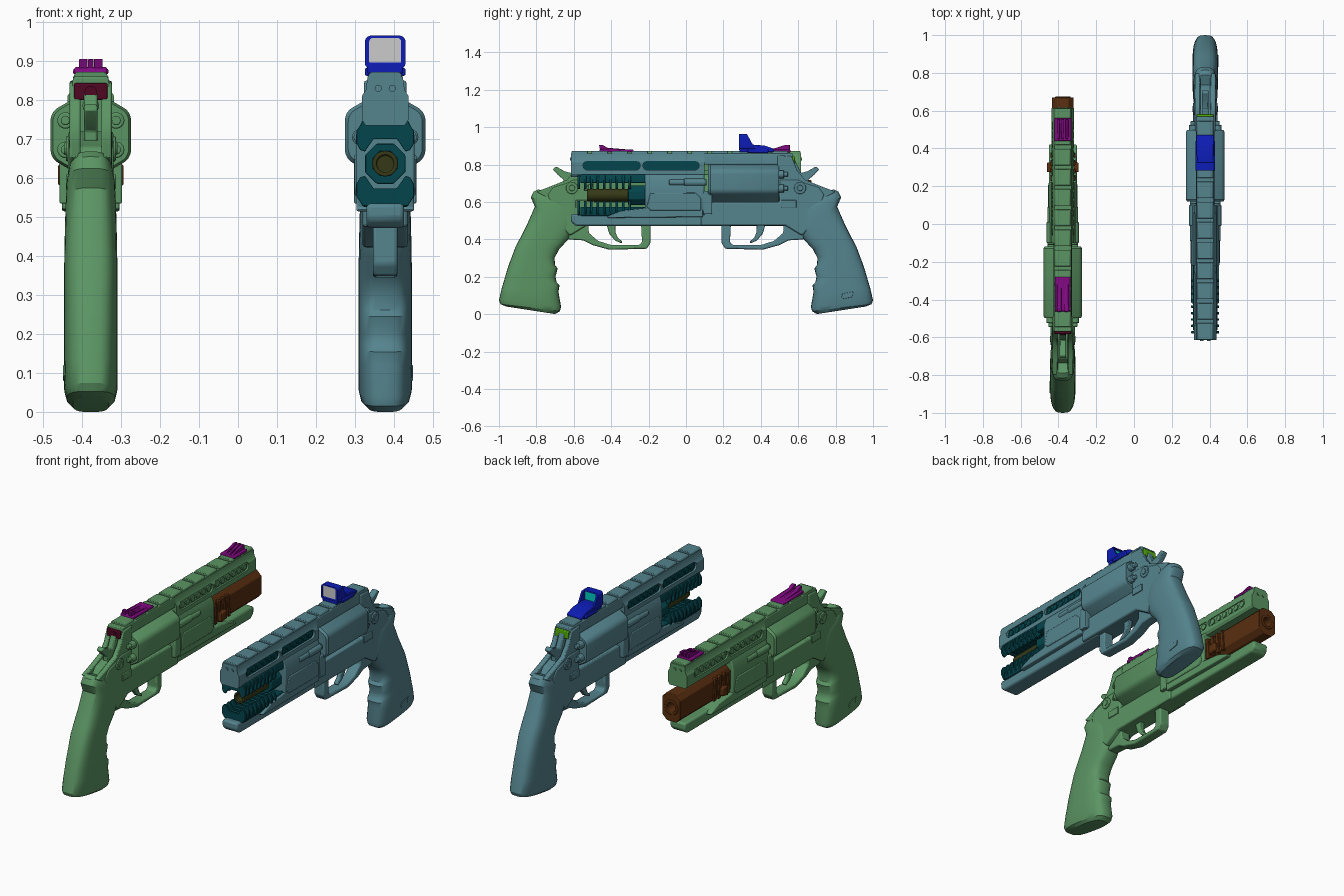
import bpy, bmesh
from math import sin, cos, pi, radians
from mathutils import Matrix, Vector

if "Cube" in bpy.data.objects:
    bpy.data.objects.remove(bpy.data.objects["Cube"])

MATS = {}
def material(rgb):
    if rgb not in MATS:
        MATS[rgb] = bpy.data.materials.new("paint_%d" % len(MATS))
        MATS[rgb].diffuse_color = (*rgb, 1)
    return MATS[rgb]

GREEN, TEAL, DARK = (.105, .30, .125), (.09, .23, .27), (.001, .06, .075)
BROWN, OLIVE, MAGENTA = (.10, .028, .005), (.035, .04, .008), (.22, .003, .22)
MAROON, LIME, BLUE = (.075, .002, .016), (.09, .42, .003), (.004, .012, .47)
CYAN, GREY = (0, .62, .56), (.52, .52, .52)
place = Matrix()      # placement of the gun being built
tag = ""

def loft(name, rings, col, bevel=0, closed=False):
    """Skin equal-sized rings of 3D points; capped unless closed on itself."""
    bm = bmesh.new()
    vs = [[bm.verts.new(place @ Vector(p)) for p in r] for r in rings]
    n = len(vs[0])
    for a, b in zip(vs, vs[1:] + ([vs[0]] if closed else [])):
        for i in range(n):
            bm.faces.new((a[i], a[(i + 1) % n], b[(i + 1) % n], b[i]))
    if not closed:
        bm.faces.new(vs[0])
        bm.faces.new(vs[-1])
    bmesh.ops.recalc_face_normals(bm, faces=bm.faces)
    me = bpy.data.meshes.new(name)
    bm.to_mesh(me)
    bm.free()
    ob = bpy.data.objects.new(tag + name, me)
    bpy.context.collection.objects.link(ob)
    me.materials.append(material(col))
    if bevel:
        m = ob.modifiers.new("bevel", "BEVEL")
        m.width, m.segments, m.limit_method = bevel, 2, "ANGLE"
    return ob

def side(name, pts, hw, col, bevel=.005, x=0):       # (y,z) profile, thick in x
    return loft(name, [[(x + s * hw, y, z) for y, z in pts] for s in (-1, 1)], col, bevel)

def along(name, pts, y0, y1, col, bevel=.005):       # (x,z) section, run along y
    return loft(name, [[(x, y, z) for x, z in pts] for y in (y0, y1)], col, bevel)

def box(name, hw, y0, y1, z0, z1, col, bevel=.004, x=0):
    return side(name, [(y0, z0), (y1, z0), (y1, z1), (y0, z1)], hw, col, bevel, x)

def sym(pts):
    return pts + [(-x, z) for x, z in reversed(pts)]

def circ(cx, cz, r, n=24, a0=0):
    return [(cx + r * cos(a0 + 2 * pi * i / n), cz + r * sin(a0 + 2 * pi * i / n)) for i in range(n)]

def rrect(cx, cz, hx, hz, r, n=6):
    return [(cx + sx * (hx - r) + r * cos(a + pi / 2 * i / n), cz + sz * (hz - r) + r * sin(a + pi / 2 * i / n))
            for sx, sz, a in ((1, 1, 0), (-1, 1, pi / 2), (-1, -1, pi), (1, -1, 1.5 * pi)) for i in range(n + 1)]

def tube(name, outer, inner, y0, y1, col, depth=.15):  # barrel with a bored muzzle at y0
    return loft(name, [[(x, y, z) for x, z in p] for p, y in
                       ((outer, y1), (outer, y0), (inner, y0), (inner, y0 + depth))], col, .003)

def build_gun(body, vent_col, vent_hw):
    # upper shroud with slotted sides
    shroud = along("upper_shroud", sym([(.045, .86), (.05, .825), (.06, .81), (.06, .75), (.05, .735)]),
                   -.615, .10, body, 0)
    for i, (a, b) in enumerate(((-.55, -.245), (-.23, .07))):
        slot = rrect((a + b) / 2, .795, (b - a) / 2, .024, .023)
        cut = side("slot_cutter_%d" % i, slot, .15, body, 0)
        cut.hide_render = cut.hide_viewport = True
        m = shroud.modifiers.new("slot", "BOOLEAN")
        m.object, m.operation, m.solver = cut, "DIFFERENCE", "EXACT"
        side("vent_core_%d" % i, slot, vent_hw, vent_col, 0)
        for k in range(6):
            side("vent_stud_%d_%d" % (i, k), circ(a + .03 + k * (b - a - .06) / 5, .795, .017, 12),
                 vent_hw + .006, vent_col, 0)
    along("top_strap", sym([(.045, .86), (.05, .825), (.05, .80)]), .09, .57, body)
    for k in range(11):
        along("rail_slat_%d" % k, sym([(.036, .872), (.043, .864), (.043, .852)]),
              -.612 + k * .107, -.525 + k * .107, body, .003)
    for s in (-1, 1):
        along("muzzle_cap_screw", circ(s * .018, .83, .009, 12), -.62, -.60, body, 0)
    # receiver, under-barrel beam and side panels
    along("receiver", sym([(.058, .75), (.075, .71), (.075, .565), (.055, .52)]), -.22, .10, body)
    side("lower_beam", [(-.615, .535), (-.615, .495), (-.59, .472), (.2, .472), (.2, .535)], .048, body, .01)
    side("lower_skirt", [(-.42, .525), (-.34, .555), (-.2, .57), (.09, .57), (.09, .52), (-.42, .515)], .074, body)
    side("side_panel", [(-.21, .575), (-.19, .65), (.05, .65), (.08, .62), (.08, .555), (-.19, .555)], .079, body)
    box("crane_lug", .08, .09, .14, .535, .66, body)
    for s in (-1, 1):
        along("latch_rod", circ(s * .064, .705, .017, 16), -.09, .11, body, .003)
        along("latch_sleeve", circ(s * .064, .705, .021, 16), -.01, .10, body, .003)
    # cylinder: six rounded lobes
    lobes = [(.075 * cos(c) + .038 * cos(c + d), .075 * sin(c) + .038 * sin(c + d))
             for c in (pi / 6 + k * pi / 3 for k in range(6)) for d in (-pi / 6 + j * pi / 18 for j in range(7))]
    loft("cylinder", [[(x * s, y, .71 + z * s) for x, z in lobes] for y, s in
                      ((.118, .92), (.13, 1), (.485, 1), (.497, .94))], body)
    for k in range(6):
        c = pi / 6 + k * pi / 3
        cx, cz = .075 * cos(c), .71 + .075 * sin(c)
        along("cartridge_rim_%d" % k, circ(cx, cz, .021), .49, .525, body, .004)
        along("cartridge_primer_%d" % k, circ(cx, cz, .012, 16), .52, .545, body, .003)
    # rear frame, cheeks and hammer
    side("rear_frame", [(.08, .60), (.08, .475), (.53, .475), (.62, .42), (.70, .50), (.74, .64), (.71, .68),
                        (.64, .70), (.60, .72), (.50, .72), (.50, .60)], .058, body, .008)
    for s in (-1, 1):
        side("frame_cheek", [(.49, .65), (.49, .85), (.565, .845), (.595, .77), (.635, .72), (.72, .685),
                             (.80, .655), (.74, .62)], .014, body, .005, s * .04)
        side("frame_pivot", circ(.61, .675, .032), .006, body, .003, s * .058)
        side("frame_pivot_pin", circ(.61, .675, .016, 16), .008, body, .002, s * .060)
        box("thumb_catch", .006, .51, .59, .57, .61, body, .003, s * .058)
    side("hammer", [(.555, .70), (.555, .83), (.58, .83), (.615, .755), (.65, .765), (.695, .79), (.712, .775),
                    (.685, .745), (.655, .72), (.655, .68)], .017, body)
    # trigger guard and trigger
    side("trigger_guard", [(.19, .48), (.19, .38), (.21, .35), (.41, .345), (.50, .37), (.55, .395), (.63, .40),
                           (.63, .48), (.52, .48), (.52, .435), (.47, .392), (.40, .37), (.25, .37),
                           (.235, .385), (.24, .48)], .031, body, .007)
    side("trigger", [(.378, .48), (.425, .48), (.41, .43), (.38, .395), (.345, .378), (.34, .388), (.365, .41),
                     (.378, .44)], .013, body, .004)
    # grip: rounded sections from front edge (y,z) to back edge (y,z), half width
    rows = [(.61, .60, .79, .668, .044), (.60, .57, .815, .655, .056), (.60, .53, .83, .625, .062),
            (.60, .46, .808, .575, .065), (.63, .40, .85, .48, .067), (.68, .345, .88, .42, .068),
            (.703, .30, .912, .36, .068), (.70, .262, .93, .31, .068), (.686, .245, .94, .285, .068),
            (.698, .20, .957, .235, .068), (.692, .172, .967, .20, .068), (.676, .155, .973, .18, .068),
            (.682, .12, .985, .14, .068), (.668, .04, 1.0, .075, .068), (.674, .016, .992, .054, .062),
            (.70, .001, .96, .041, .046)]
    rings = []
    for fy, fz, by, bz, w in rows:
        ring = []
        for i in range(32):
            c, s = cos(2 * pi * i / 32), sin(2 * pi * i / 32)
            t = .5 + .5 * (abs(c) ** .7) * (1 if c > 0 else -1)
            ring.append((w * abs(s) ** .6 * (1 if s > 0 else -1), fy + (by - fy) * t, fz + (bz - fz) * t))
        rings.append(ring)
    loft("grip", rings, body)
    side("grip_badge", [(.83, .08), (.89, .092), (.896, .122), (.836, .11)], .006, body, .002, .065)

# ---- gun one: plain sights and heavy barrel, muzzle toward +y
tag = "first_"
place = Matrix.Translation((-.377, 0, 0)) @ Matrix.Rotation(pi, 4, "Z")
build_gun(GREEN, GREEN, .05)
box("rear_plate", .043, .555, .583, .80, .843, MAROON)
along("rear_plate_ring", circ(0, .82, .016, 16), .575, .588, MAROON, 0)
oct_out = rrect(0, .637, .057, .08, .028, 1)
tube("heavy_barrel", oct_out, rrect(0, .637, .026, .026, .012, 1), -.67, -.2, BROWN)
tube("barrel_bushing", circ(0, .637, .042), circ(0, .637, .026), -.674, -.60, BROWN, .06)
for k in range(4):
    side("barrel_rib_%d" % k, [(-.38 + k * .04, .575), (-.358 + k * .04, .575),
                               (-.348 + k * .04, .70), (-.37 + k * .04, .70)], .066, BROWN, .003)
side("barrel_lug", [(-.325, .59), (-.275, .58), (-.275, .635), (-.325, .635)], .084, BROWN)
box("front_sight_base", .045, -.56, -.44, .866, .880, MAGENTA)
for s in (-1, 0, 1):
    side("front_sight_post", [(-.555, .875), (-.555, .905), (-.53, .905), (-.45, .88)], .007, MAGENTA, .002, s * .022)
side("rear_sight_base", [(.28, .866), (.28, .88), (.46, .885), (.465, .866)], .042, MAGENTA)
for s in (-1, 1):
    side("rear_sight_ear", [(.30, .88), (.42, .89), (.445, .905), (.465, .905), (.46, .88)], .011, MAGENTA, .002, s * .019)

# ---- gun two: reflex sight and toothed muzzle brake, muzzle toward -y
tag = "second_"
place = Matrix.Translation((.377, 0, 0))
build_gun(TEAL, DARK, .048)
box("rear_plate", .043, .555, .583, .80, .843, LIME)
tube("thin_barrel", circ(0, .637, .033), circ(0, .637, .022), -.53, -.2, OLIVE)
tube("barrel_collar", circ(0, .637, .056, 8, pi / 8), circ(0, .637, .034, 8, pi / 8), -.31, -.21, DARK, .02)
tooth = sym([(.03, .70), (.052, .668), (.064, .672), (.074, .69), (.074, .72), (.058, .745)])
for flip in (0, 1):
    half = lambda p: [(x, 1.274 - z if flip else z) for x, z in p]
    word = "lower" if flip else "upper"
    along(word + "_brake_spine", half(sym([(.032, .705), (.062, .70), (.064, .725), (.058, .748)])), -.565, -.21, DARK)
    for k in range(9):
        along("%s_brake_tooth_%d" % (word, k), half(tooth), -.58 + k * .034, -.567 + k * .034, DARK, .002)
# reflex sight: base, hooded window, two-faced lens
side("reflex_base", [(.285, .866), (.47, .866), (.47, .885), (.42, .902), (.34, .908), (.285, .90)], .046, BLUE, .006)
box("reflex_clamp", .052, .33, .44, .862, .882, BLUE)
outer, inner = rrect(0, .922, .052, .043, .016), rrect(0, .924, .041, .035, .010)
back = lambda z: .325 + (.965 - z) * .55
loft("reflex_hood", [[(x, .283, z) for x, z in outer], [(x, back(z), z) for x, z in outer],
                     [(x, back(z), z) for x, z in inner], [(x, .283, z) for x, z in inner]], BLUE, closed=True)
along("lens_front", inner, .286, .290, GREY, 0)
along("lens_back", inner, .308, .312, CYAN, 0)

# smooth shading with crisp edges
bpy.ops.object.select_all(action="DESELECT")
for ob in bpy.context.scene.objects:
    if not ob.hide_render:
        ob.select_set(True)
        bpy.context.view_layer.objects.active = ob
bpy.ops.object.shade_smooth_by_angle(angle=radians(32))

for m in bpy.data.materials:
    if m.users and not m.is_grease_pencil:
        m.use_nodes = True
        m.node_tree.nodes["Principled BSDF"].inputs["Base Color"].default_value = m.diffuse_color
